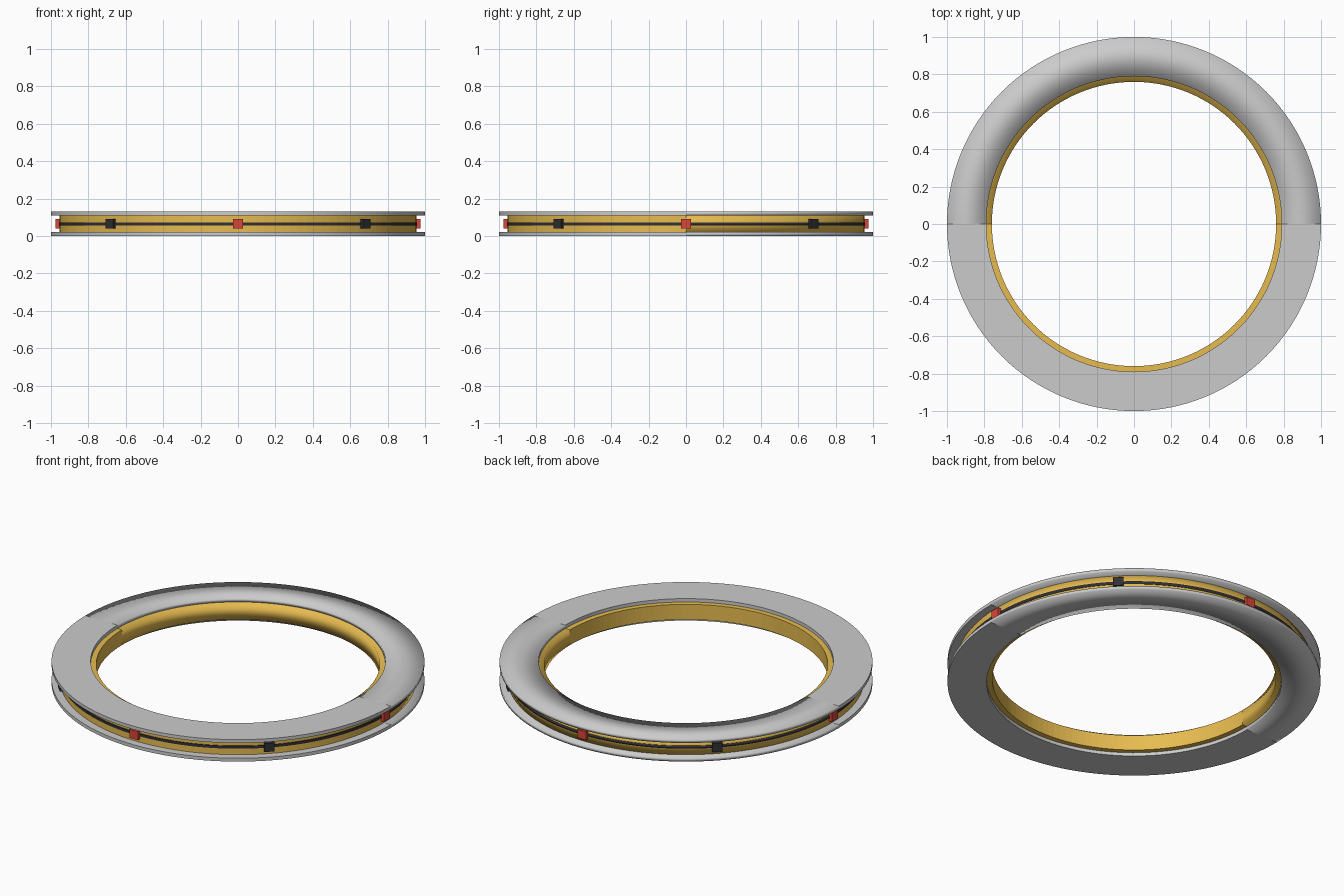
import bpy, bmesh, math

if "Cube" in bpy.data.objects:
    bpy.data.objects.remove(bpy.data.objects["Cube"])

SEGMENTS = 128


def material(name, colour):
    m = bpy.data.materials.new(name)
    m.diffuse_color = (*colour, 1)
    m.use_nodes = True
    m.node_tree.nodes["Principled BSDF"].inputs["Base Color"].default_value = m.diffuse_color
    return m


GOLD = material("gold", (0.80, 0.50, 0.08))
BLACK = material("black", (0.03, 0.03, 0.035))
RED = material("red", (0.70, 0.06, 0.04))


def finish(bm, name, mat):
    bmesh.ops.recalc_face_normals(bm, faces=bm.faces)
    me = bpy.data.meshes.new(name)
    bm.to_mesh(me)
    bm.free()
    ob = bpy.data.objects.new(name, me)
    bpy.context.collection.objects.link(ob)
    if mat:
        me.materials.append(mat)
    return ob


def ring(name, r_in, r_out, z0, z1, mat=None):
    """Rectangular-section ring: rear half smooth shaded, front half flat."""
    bm = bmesh.new()
    profile = [(r_in, z0), (r_out, z0), (r_out, z1), (r_in, z1)]
    loops = []
    for i in range(SEGMENTS):
        a = 2 * math.pi * i / SEGMENTS
        loops.append([bm.verts.new((r * math.cos(a), r * math.sin(a), z))
                      for r, z in profile])
    for i in range(SEGMENTS):
        a, b = loops[i], loops[(i + 1) % SEGMENTS]
        for j in range(4):
            k = (j + 1) % 4
            face = bm.faces.new((a[j], b[j], b[k], a[k]))
            face.smooth = i < SEGMENTS // 2
    return finish(bm, name, mat)


def stud(name, angle, mat):
    """Small block set on the outer wall of the core."""
    bm = bmesh.new()
    bmesh.ops.create_cube(bm, size=1)
    bmesh.ops.scale(bm, vec=(0.03, 0.056, 0.05), verts=bm.verts)
    ob = finish(bm, name, mat)
    ob.location = (0.96 * math.cos(angle), 0.96 * math.sin(angle), 0.065)
    ob.rotation_euler.z = angle
    return ob


# Two cover plates around a gold core
ring("bottom_plate", 0.79, 1.0, 0.0, 0.02)
ring("top_plate", 0.79, 1.0, 0.11, 0.13)
ring("core_ring", 0.76, 0.955, 0.02, 0.11, GOLD)

# Thin dark band around the core
ring("band", 0.945, 0.959, 0.057, 0.073, BLACK)

# Eight studs, alternating red and black
for n in range(8):
    colour, mat = (("red", RED), ("black", BLACK))[n % 2]
    stud(f"{colour}_stud_{n // 2 + 1}", n * math.pi / 4, mat)
